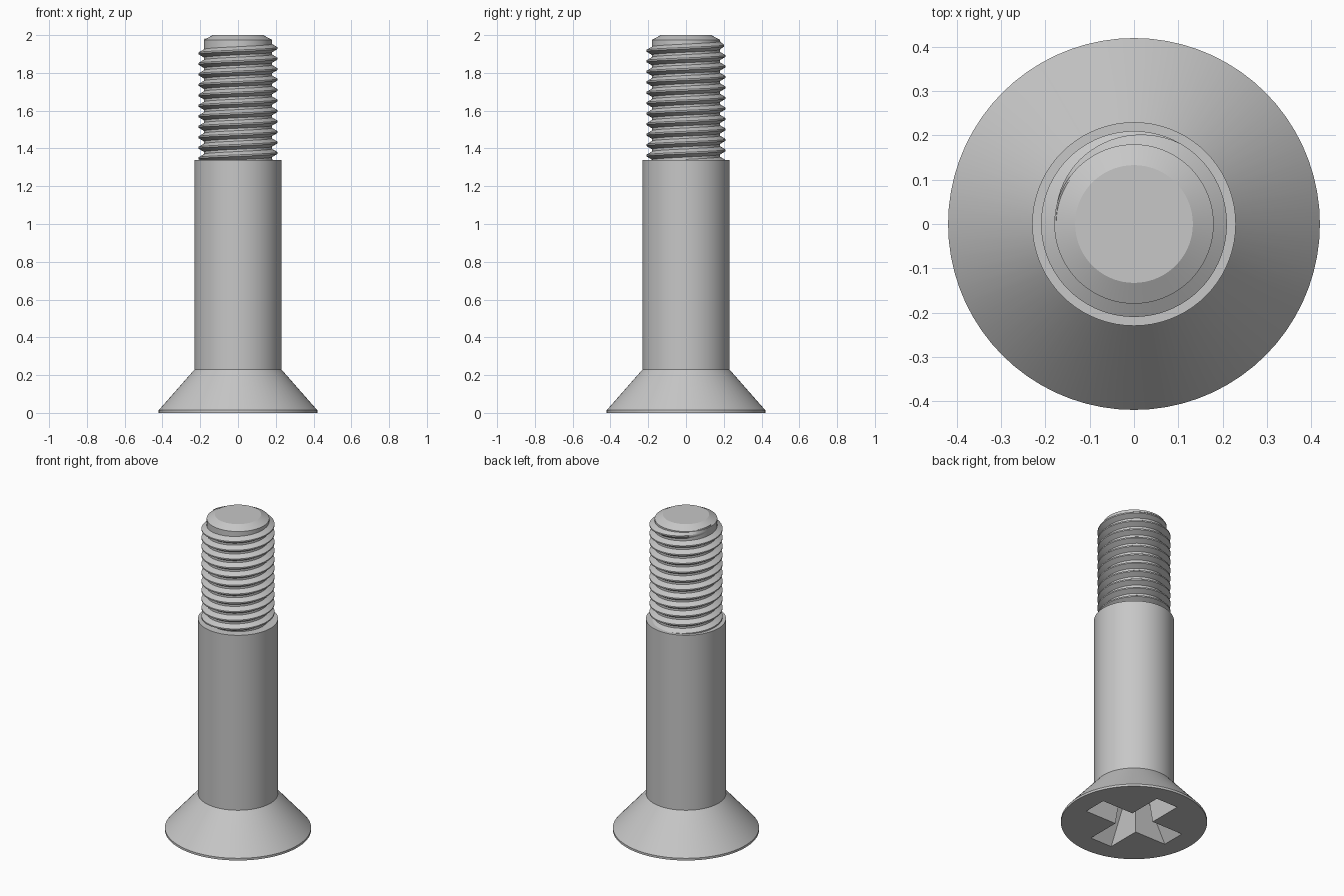
import bpy, bmesh, math
from math import cos, sin, pi, tau

cube = bpy.data.objects.get("Cube")
if cube:
    bpy.data.objects.remove(cube, do_unlink=True)

GREY = (0.57, 0.57, 0.57, 1.0)
steel = bpy.data.materials.new("steel_grey")
steel.use_nodes = True
steel.diffuse_color = GREY
steel.node_tree.nodes["Principled BSDF"].inputs["Base Color"].default_value = GREY


def make_object(name, bm):
    bmesh.ops.recalc_face_normals(bm, faces=bm.faces[:])
    mesh = bpy.data.meshes.new(name)
    bm.to_mesh(mesh)
    bm.free()
    obj = bpy.data.objects.new(name, mesh)
    bpy.context.collection.objects.link(obj)
    mesh.materials.append(steel)
    return obj


def loft(name, rings):
    """Closed solid through rings of equal point count, capped at both ends."""
    bm = bmesh.new()
    loops = [[bm.verts.new(p) for p in ring] for ring in rings]
    n = len(loops[0])
    for a, b in zip(loops, loops[1:]):
        for i in range(n):
            j = (i + 1) % n
            bm.faces.new((a[i], a[j], b[j], b[i]))
    bm.faces.new(loops[0])
    bm.faces.new(loops[-1])
    return make_object(name, bm)


def circle(r, z, n=72):
    return [(r * cos(tau * i / n), r * sin(tau * i / n), z) for i in range(n)]


def smooth(obj):
    bpy.ops.object.select_all(action='DESELECT')
    obj.select_set(True)
    bpy.context.view_layer.objects.active = obj
    bpy.ops.object.shade_smooth_by_angle(angle=math.radians(25))


# Countersunk head, plain shank, threaded core and chamfered tip in one turned body
PROFILE = [(0.42, 0), (0.42, 0.014), (0.23, 0.23), (0.23, 1.34),
           (0.18, 1.34), (0.18, 1.975), (0.133, 2.0)]
body = loft("screw_body", [circle(r, z) for r, z in PROFILE])


# Tapered cross recess, cut into the underside of the head
def cross(z):
    tip, half = 0.295 - 0.65 * z, 0.076 - 0.1 * z
    points = []
    for k in range(4):
        c, s = cos(k * pi / 2), sin(k * pi / 2)
        for x, y in ((tip, -half), (tip, half), (half, half)):
            points.append((x * c - y * s, x * s + y * c, z))
    return points


floor = cross(0.25)
cutter = loft("recess_cutter", [cross(-0.02), floor,
                                [(x * 0.2, y * 0.2, 0.28) for x, y, z in floor]])
cutter.hide_render = True
cut = body.modifiers.new("recess", 'BOOLEAN')
cut.operation = 'DIFFERENCE'
cut.solver = 'EXACT'
cut.object = cutter
bpy.context.view_layer.objects.active = body
bpy.ops.object.modifier_apply(modifier=cut.name)
bpy.data.objects.remove(cutter, do_unlink=True)
smooth(body)

# Right-handed helical thread, fading into the core near the tip
PITCH, STEPS, ROOT, CREST = 0.0555, 72, 0.176, 0.21
sections = []
for i in range(-11 * STEPS, STEPS // 2 + 1):
    turn = i / STEPS
    fade = min(1.0, (0.5 - turn) * 3)
    z = 1.931 + PITCH * turn
    crest = ROOT + (CREST - ROOT) * max(fade, 0.02)
    sections.append([(r * cos(tau * turn), r * sin(tau * turn), z + dz)
                     for r, dz in ((ROOT, -0.024), (crest, -0.004),
                                   (crest, 0.004), (ROOT, 0.024))])
thread = loft("thread", sections)
smooth(thread)
